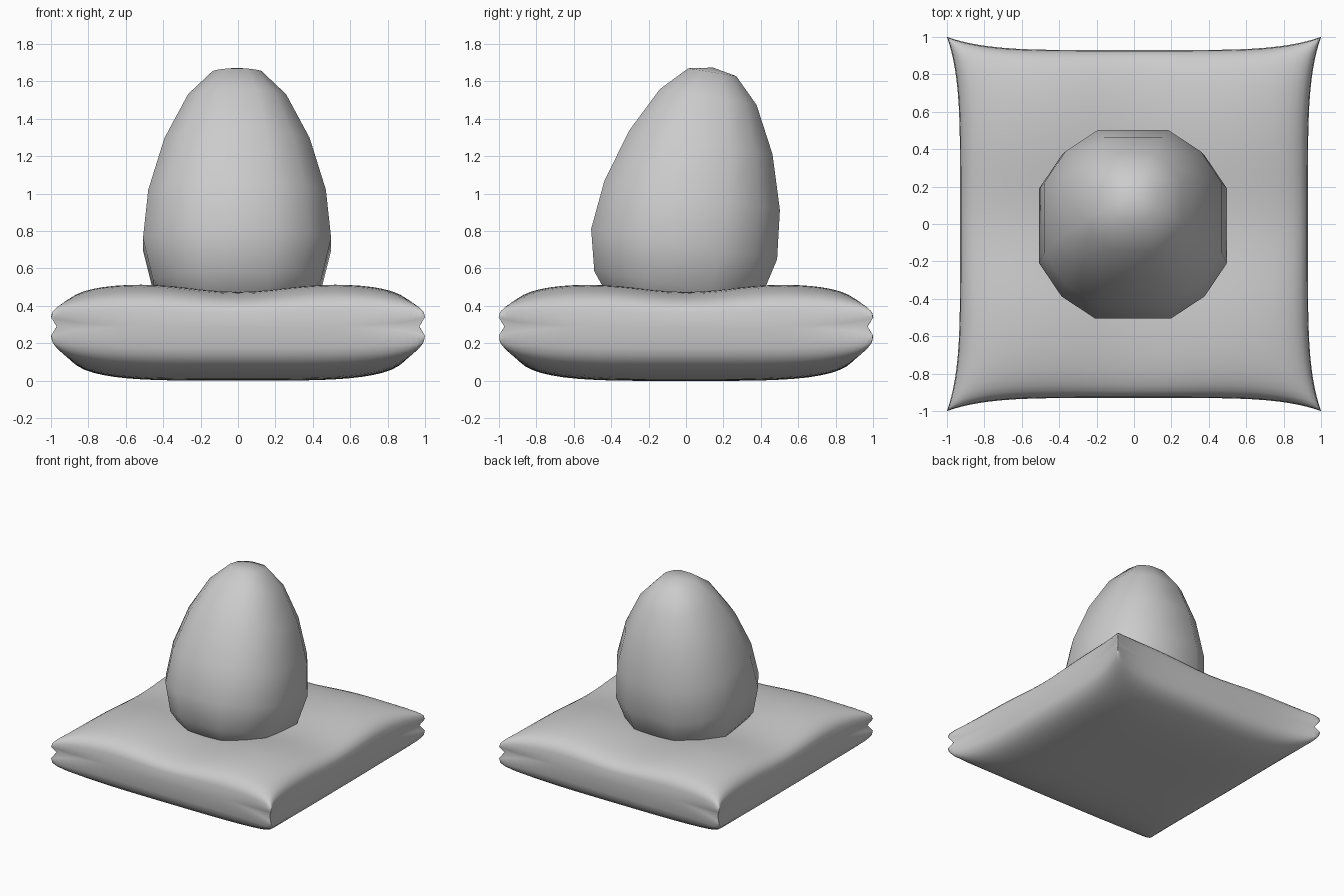
import bpy, bmesh, math
from mathutils import Matrix, Vector

if "Cube" in bpy.data.objects:
    bpy.data.objects.remove(bpy.data.objects["Cube"])


def finish(bm, name):
    bmesh.ops.recalc_face_normals(bm, faces=bm.faces)
    for f in bm.faces:
        f.smooth = True
    me = bpy.data.meshes.new(name)
    bm.to_mesh(me)
    bm.free()
    ob = bpy.data.objects.new(name, me)
    bpy.context.collection.objects.link(ob)
    return ob


# --- Cushion: two puffed sheets joined by a pinched seam ---
N, SEAM = 32, 0.29


def puff(t):
    return max(0.0, 1 - abs(t) ** 4) ** 0.25


def cushion_point(i, j, side):
    u = math.sin(math.pi / 2 * (2 * i / N - 1))
    v = math.sin(math.pi / 2 * (2 * j / N - 1))
    x = u * (0.93 + 0.07 * abs(v) ** 5)
    y = v * (0.93 + 0.07 * abs(u) ** 5)
    corner = abs(u * v) ** 8
    if side == 0:                       # seam, tucked in at the corners
        k = 1 - 0.03 * corner
        return (x * k, y * k, SEAM)
    lip = 0.008 + 0.042 * corner
    height = SEAM
    if side > 0:                        # top sags along the middle
        sag = math.exp(-(x / 0.35) ** 2) + math.exp(-(y / 0.35) ** 2)
        height = 0.245 - 0.05 * sag
    return (x, y, SEAM + side * (lip + (height - lip) * puff(u) * puff(v)))


bm = bmesh.new()
sheets = {s: [[bm.verts.new(cushion_point(i, j, s)) for j in range(N + 1)]
              for i in range(N + 1)] for s in (1, -1)}
for g in sheets.values():
    for i in range(N):
        for j in range(N):
            bm.faces.new((g[i][j], g[i + 1][j], g[i + 1][j + 1], g[i][j + 1]))
rim = ([(i, 0) for i in range(N)] + [(N, j) for j in range(N)] +
       [(N - i, N) for i in range(N)] + [(0, N - j) for j in range(N)])
seam = [bm.verts.new(cushion_point(i, j, 0)) for i, j in rim]
for g in sheets.values():
    edge = [g[i][j] for i, j in rim]
    for k in range(len(rim)):
        n = (k + 1) % len(rim)
        bm.faces.new((edge[k], edge[n], seam[n], seam[k]))
finish(bm, "cushion")

# --- Egg: twelve-sided rings stacked on a leaning axis ---
quarter = [(1, 0.4), (0.76, 0.76), (0.4, 1)]
section = [Matrix.Rotation(q * math.pi / 2, 2) @ Vector(p)
           for q in range(4) for p in quarter]
profile = [(-0.44, 0.18), (-0.36, 0.34), (-0.22, 0.45), (0, 0.503),
           (0.263, 0.475), (0.55, 0.388), (0.795, 0.262), (0.93, 0.13)]
bm = bmesh.new()
rings = [[bm.verts.new((p.x * r, p.y * r, s)) for p in section]
         for s, r in profile]
for a, b in zip(rings, rings[1:]):
    for k in range(12):
        n = (k + 1) % 12
        bm.faces.new((a[k], a[n], b[n], b[k]))
for ring, tip in ((rings[0], -0.46), (rings[-1], 0.955)):
    pole = bm.verts.new((0, 0, tip))
    for k in range(12):
        bm.faces.new((ring[k], ring[(k + 1) % 12], pole))
egg = finish(bm, "egg")
egg.location = (-0.005, -0.01, 0.73)
egg.rotation_euler = (-math.radians(9.3), 0, 0)
